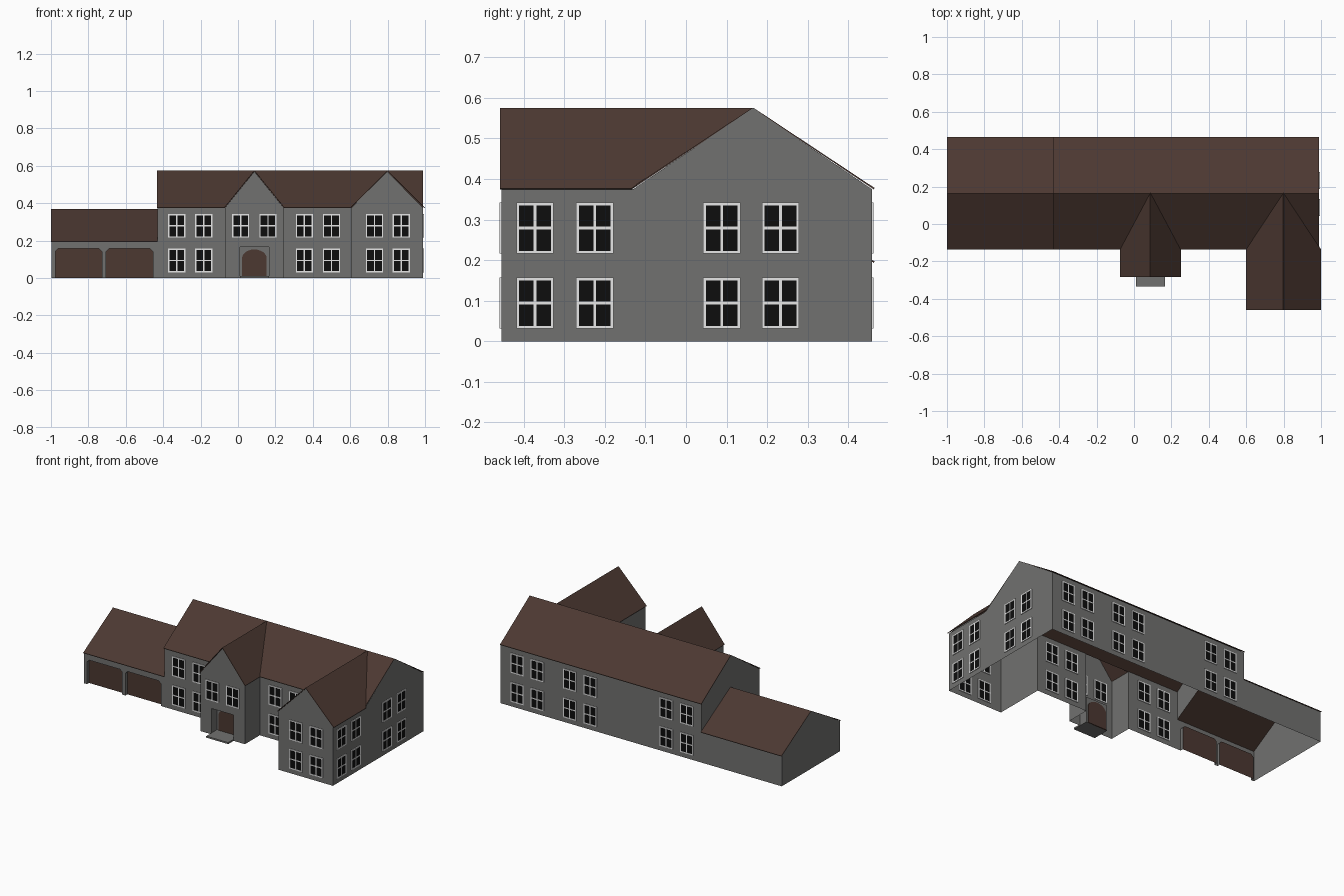
import bpy, bmesh, math
from mathutils import Matrix, Vector

cube = bpy.data.objects.get("Cube")
if cube:
    bpy.data.objects.remove(cube)


def material(name, rgb):
    m = bpy.data.materials.new(name)
    m.use_nodes = True
    m.diffuse_color = (*rgb, 1)
    bsdf = m.node_tree.nodes["Principled BSDF"]
    bsdf.inputs["Base Color"].default_value = (*rgb, 1)
    bsdf.inputs["Roughness"].default_value = 0.9
    return m


GREY = material("grey_render", (0.165, 0.165, 0.16))
BROWN = material("brown_tile", (0.072, 0.040, 0.031))
WHITE = material("white_frame", (0.9, 0.9, 0.9))
BLACK = material("black_glass", (0.004, 0.004, 0.004))

# Shared levels: eaves, ridges and the main wall lines
EAVE, RIDGE, LOW_EAVE, LOW_RIDGE = 0.375, 0.575, 0.195, 0.37
FRONT, MID, BACK = -0.13, 0.165, 0.458
LEFT_END, RIGHT_END, STEP = -0.998, 0.99, -0.43


def finish(name, bm, mats, thickness=0):
    mesh = bpy.data.meshes.new(name)
    bm.to_mesh(mesh)
    bm.free()
    for m in mats:
        mesh.materials.append(m)
    obj = bpy.data.objects.new(name, mesh)
    bpy.context.collection.objects.link(obj)
    if thickness:
        mod = obj.modifiers.new("thickness", "SOLIDIFY")
        mod.thickness, mod.offset = thickness, 0
    return obj


def panels(name, polygons, mat, thickness=0):
    """One object from flat polygons."""
    bm = bmesh.new()
    for poly in polygons:
        bm.faces.new([bm.verts.new(p) for p in poly])
    bmesh.ops.remove_doubles(bm, verts=bm.verts, dist=1e-5)
    return finish(name, bm, [mat], thickness)


def on_y(y, pts):
    return [(x, y, z) for x, z in pts]


def on_x(x, pts):
    return [(x, y, z) for y, z in pts]


def rect(a, b, top):
    return [(a, 0), (b, 0), (b, top), (a, top)]


def gable(a, b, eave, peak):
    return [(a, 0), (b, 0), (b, eave), ((a + b) / 2, peak), (a, eave)]


def reveal(profile, y, depth):
    """Strips that run back from an opening's outline."""
    return [[(a[0], y, a[1]), (b[0], y, b[1]), (b[0], y + depth, b[1]), (a[0], y + depth, a[1])]
            for a, b in zip(profile, profile[1:])]


def box(bm, centre, size, index=0):
    made = bmesh.ops.create_cube(bm, size=1, matrix=Matrix.Translation(centre) @ Matrix.Diagonal((*size, 1)))
    for f in {f for v in made["verts"] for f in v.link_faces}:
        f.material_index = index


# Main house shell, open underneath and towards the two front wings
PORCH = (-0.07, 0.245, -0.28)
WING = (0.605, RIGHT_END, -0.455)
panels("main_walls", [
    on_y(BACK, rect(STEP, RIGHT_END, EAVE)),
    on_y(FRONT, rect(STEP, PORCH[0], EAVE)),
    on_y(FRONT, rect(PORCH[1], WING[0], EAVE)),
    on_x(STEP, [(FRONT, LOW_EAVE), (FRONT, EAVE), (MID, RIDGE), (BACK, EAVE), (BACK, LOW_EAVE), (MID, LOW_RIDGE)]),
    on_x(RIGHT_END, [(WING[2], 0), (BACK, 0), (BACK, EAVE), (MID, RIDGE), (FRONT, EAVE), (WING[2], EAVE)]),
], GREY)

# Front wing walls
panels("wing_walls", [
    on_y(WING[2], gable(WING[0], WING[1], EAVE, RIDGE - 0.005)),
    on_x(WING[0], rect(WING[2], FRONT, EAVE)),
], GREY)

# Entrance bay with a recessed doorway
ALCOVE, DEPTH = (0.01, 0.165, 0.165), 0.055
hole = [(ALCOVE[0], 0), (ALCOVE[0], ALCOVE[2]), (ALCOVE[1], ALCOVE[2]), (ALCOVE[1], 0)]
bay = gable(PORCH[0], PORCH[1], EAVE, RIDGE - 0.005)
panels("entrance_walls", [
    on_y(PORCH[2], bay[:1] + hole + bay[1:]),
    on_x(PORCH[0], rect(PORCH[2], FRONT, EAVE)),
    on_x(PORCH[1], rect(PORCH[2], FRONT, EAVE)),
    on_y(PORCH[2] + DEPTH, hole),
] + reveal(hole, PORCH[2], DEPTH), GREY)

# Arched front door
cx, half, spring, rise = 0.0875, 0.066, 0.105, 0.048
arch = [(cx - half, 0)]
arch += [(cx - half * math.cos(t), spring + rise * math.sin(t)) for t in [math.pi * i / 12 for i in range(13)]]
arch.append((cx + half, 0))
panels("front_door", [on_y(PORCH[2] + DEPTH, arch)], BROWN, 0.008)

# Door step
bm = bmesh.new()
box(bm, (cx, PORCH[2], 0.005), (0.155, 2 * DEPTH, 0.01))
finish("door_step", bm, [GREY])

# Garage with two recessed doors, corners cut at the top
doors = []
for a, b in ((-0.977, -0.728), (-0.705, -0.455)):
    c, top = 0.015, 0.157
    doors.append([(a, 0), (a, top - c), (a + c, top), (b - c, top), (b, top - c), (b, 0)])
RECESS = 0.02
panels("garage_walls", [
    on_y(FRONT, [(LEFT_END, 0)] + doors[0] + doors[1] + [(STEP, 0), (STEP, LOW_EAVE), (LEFT_END, LOW_EAVE)]),
    on_y(BACK, rect(LEFT_END, STEP, LOW_EAVE)),
    on_x(LEFT_END, gable(FRONT, BACK, LOW_EAVE, LOW_RIDGE)),
] + [s for d in doors for s in reveal(d, FRONT, RECESS)], GREY)
for side, d in zip(("right", "left"), doors):
    panels("garage_door_" + side, [on_y(FRONT + RECESS, d)], BROWN)


# Roofs along the length
def long_roof(name, x0, x1, eave, ridge):
    panels(name, [[(x0, y, eave), (x1, y, eave), (x1, MID, ridge), (x0, MID, ridge)]
                  for y in (FRONT - 0.005, BACK + 0.006)], BROWN, 0.004)


long_roof("main_roof", STEP - 0.003, RIGHT_END, EAVE + 0.001, RIDGE)
long_roof("garage_roof", -1, STEP, LOW_EAVE, LOW_RIDGE)


# Cross roofs that run back to the main ridge and meet it in valleys
def cross_roof(name, x, half, front):
    panels(name, [[(x + s * half, front, EAVE), (x, front, RIDGE), (x, MID, RIDGE), (x + s * half, FRONT - 0.005, EAVE)]
                  for s in (-1, 1)], BROWN, 0.004)


cross_roof("entrance_roof", cx, 0.161, PORCH[2] - 0.004)
cross_roof("wing_roof", 0.799, 0.199, WING[2] - 0.004)


# Windows: dark glass, white frame and cross bars, seen from both sides
def window(name, origin, turned):
    w, h, bar, thick = 0.092, 0.126, 0.007, 0.009
    bm = bmesh.new()
    box(bm, (0, 0, 0), (w - bar, 0.005, h - bar), 1)
    for s in (-1, 0, 1):
        box(bm, (s * (w - bar) / 2, 0, 0), (bar, thick, h))
        box(bm, (0, 0, s * (h - bar) / 2), (w, thick, bar))
    if turned:
        bmesh.ops.rotate(bm, verts=bm.verts, matrix=Matrix.Rotation(math.pi / 2, 3, "Z"))
    bmesh.ops.translate(bm, verts=bm.verts, vec=Vector(origin))
    finish(name, bm, [WHITE, BLACK])


LOWER, UPPER = 0.094, 0.279
for level, z in (("lower", LOWER), ("upper", UPPER)):
    for i, x in enumerate((-0.327, -0.183, 0.355, 0.5, 0.73, 0.873)):
        window(f"front_window_{level}_{i}", (x, WING[2] if x > WING[0] else FRONT, z), False)
        window(f"back_window_{level}_{i}", (x, BACK, z), False)
    for i, y in enumerate((-0.372, -0.225, 0.088, 0.233)):
        window(f"side_window_{level}_{i}", (RIGHT_END, y, z), True)
for i, x in enumerate((0.014, 0.16)):
    window(f"entrance_window_{i}", (x, PORCH[2], UPPER), False)
